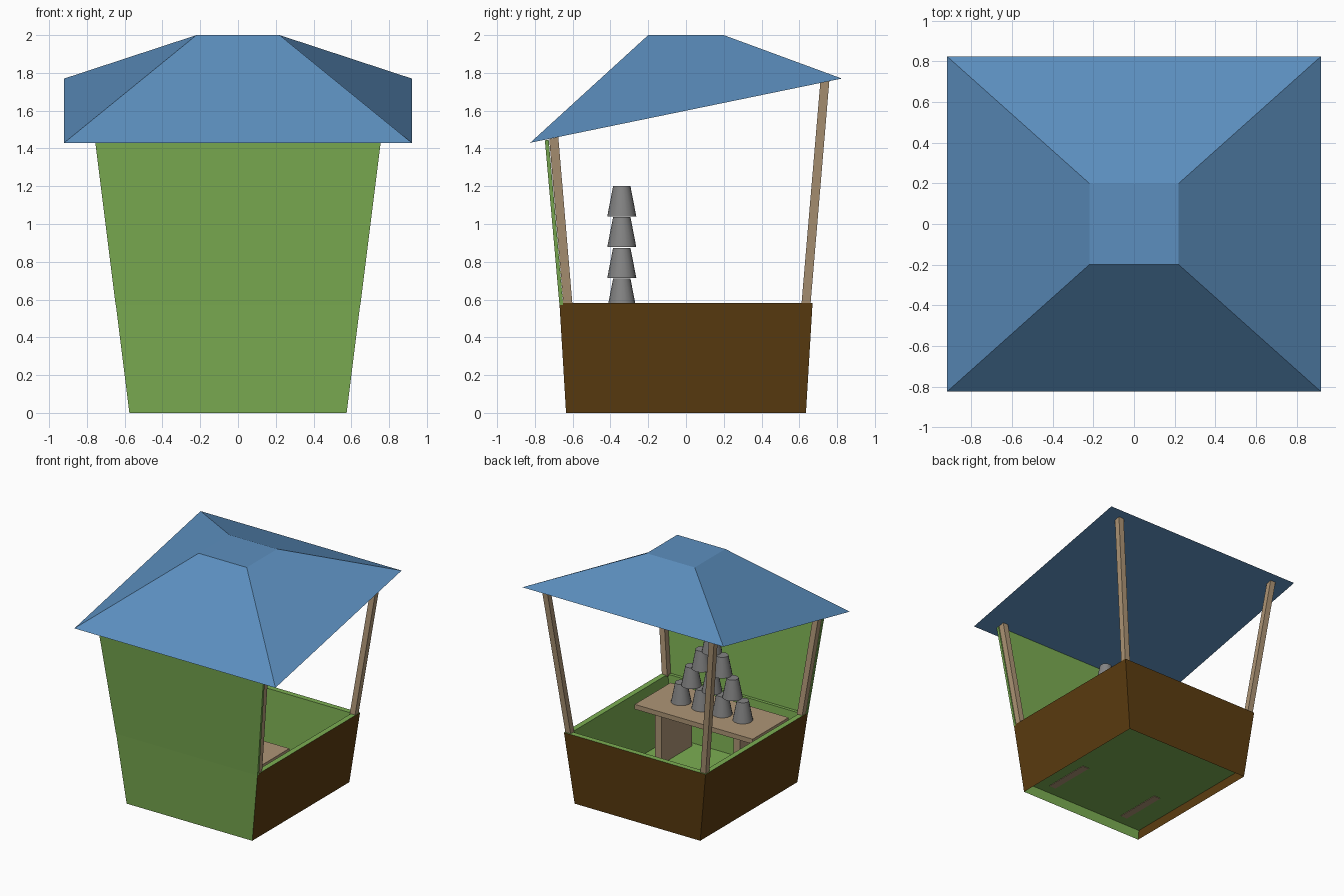
import bpy
import bmesh
from mathutils import Vector

old = bpy.data.objects.get("Cube")
if old:
    bpy.data.objects.remove(old, do_unlink=True)


def material(name, rgb):
    m = bpy.data.materials.new(name)
    m.use_nodes = True
    color = (*rgb, 1)
    m.diffuse_color = color
    m.node_tree.nodes["Principled BSDF"].inputs["Base Color"].default_value = color
    return m


BLUE = material("roof blue", (0.107, 0.275, 0.52))
GREEN = material("leaf green", (0.2, 0.42, 0.085))
BROWN = material("dark brown", (0.105, 0.045, 0.005))
TAN = material("light wood", (0.42, 0.3, 0.18))
GREY = material("cup grey", (0.23, 0.23, 0.23))


def ring(hx, hy, z, zslope=0, cx=0, cy=0):
    """Rectangle of four points, starting front right, counter-clockwise from above."""
    return [Vector((cx + sx * hx, cy + sy * hy, z + sy * zslope))
            for sx, sy in ((-1, -1), (1, -1), (1, 1), (-1, 1))]


def loft(name, rings, mats, start=True, end=True, rule=None):
    """Join rings of four points; rule(level, side) picks the material slot."""
    bm = bmesh.new()
    loops = [[bm.verts.new(p) for p in r] for r in rings]
    for level, (a, b) in enumerate(zip(loops, loops[1:])):
        for i in range(4):
            j = (i + 1) % 4
            f = bm.faces.new((a[i], a[j], b[j], b[i]))
            if rule:
                f.material_index = rule(level, i)
    if start:
        bm.faces.new(loops[0][::-1])
    if end:
        bm.faces.new(loops[-1])
    mesh = bpy.data.meshes.new(name)
    bm.to_mesh(mesh)
    bm.free()
    obj = bpy.data.objects.new(name, mesh)
    bpy.context.collection.objects.link(obj)
    for m in mats:
        mesh.materials.append(m)
    return obj


def box(name, x, y, z, mat):
    cx, cy = sum(x) / 2, sum(y) / 2
    hx, hy = (x[1] - x[0]) / 2, (y[1] - y[0]) / 2
    return loft(name, [ring(hx, hy, h, 0, cx, cy) for h in z], [mat])


# Roof: flat-topped hip with a tilted eave
loft("roof", [ring(0.92, 0.825, 1.6, 0.17), ring(0.22, 0.2, 2)], [BLUE])

# Walls: brown outside on three sides, green front, rim and inside
RIM, FLOOR, WALL = 0.582, 0.09, 0.045
loft("walls", [ring(0.575, 0.635, 0), ring(0.648, 0.67, RIM),
               ring(0.648 - WALL, 0.67 - WALL, RIM),
               ring(0.586 - WALL, 0.64 - WALL, FLOOR)],
     [GREEN, BROWN], start=False, end=False,
     rule=lambda level, side: int(level == 0 and side > 0))
loft("floor", [ring(0.584, 0.638, FLOOR - 0.004), ring(0.584, 0.638, FLOOR)], [GREEN])

# Tall front panel above the wall
loft("front_panel", [ring(0.648, 0.01, RIM - 0.01, 0, 0, -0.66),
                     ring(0.757, 0.01, 1.445, 0.002, 0, -0.737)], [GREEN])

# Leaning corner posts
for label, side in (("left", 1), ("right", -1)):
    for end, y0, y1, top in (("front", -0.625, -0.7, 1.455), ("back", 0.635, 0.735, 1.755)):
        x1 = 0.617 + (top - RIM) * 0.126
        loft(f"{end}_{label}_post",
             [ring(0.024, 0.024, RIM - 0.01, 0, side * 0.617, y0),
              ring(0.024, 0.024, top, 0.005, side * x1, y1)], [TAN])

# Table with two slab legs
box("table_top", (-0.54, 0.54), (-0.57, -0.1), (0.51, 0.55), TAN)
for label, side in (("left", 1), ("right", -1)):
    xs = sorted((side * 0.33, side * 0.39))
    box(f"{label}_table_leg", xs, (-0.55, -0.15), (FLOOR - 0.008, 0.51), TAN)

# Pyramid of upturned cups
for row in range(4):
    count = 4 - row
    for i in range(count):
        bpy.ops.mesh.primitive_cone_add(
            vertices=16, radius1=0.077, radius2=0.046, depth=0.16,
            location=((i - (count - 1) / 2) * 0.188, -0.34, 0.631 + row * 0.163))
        cup = bpy.context.object
        cup.name = f"cup_{row + 1}_{i + 1}"
        cup.data.materials.append(GREY)
        bpy.ops.object.shade_smooth_by_angle()
